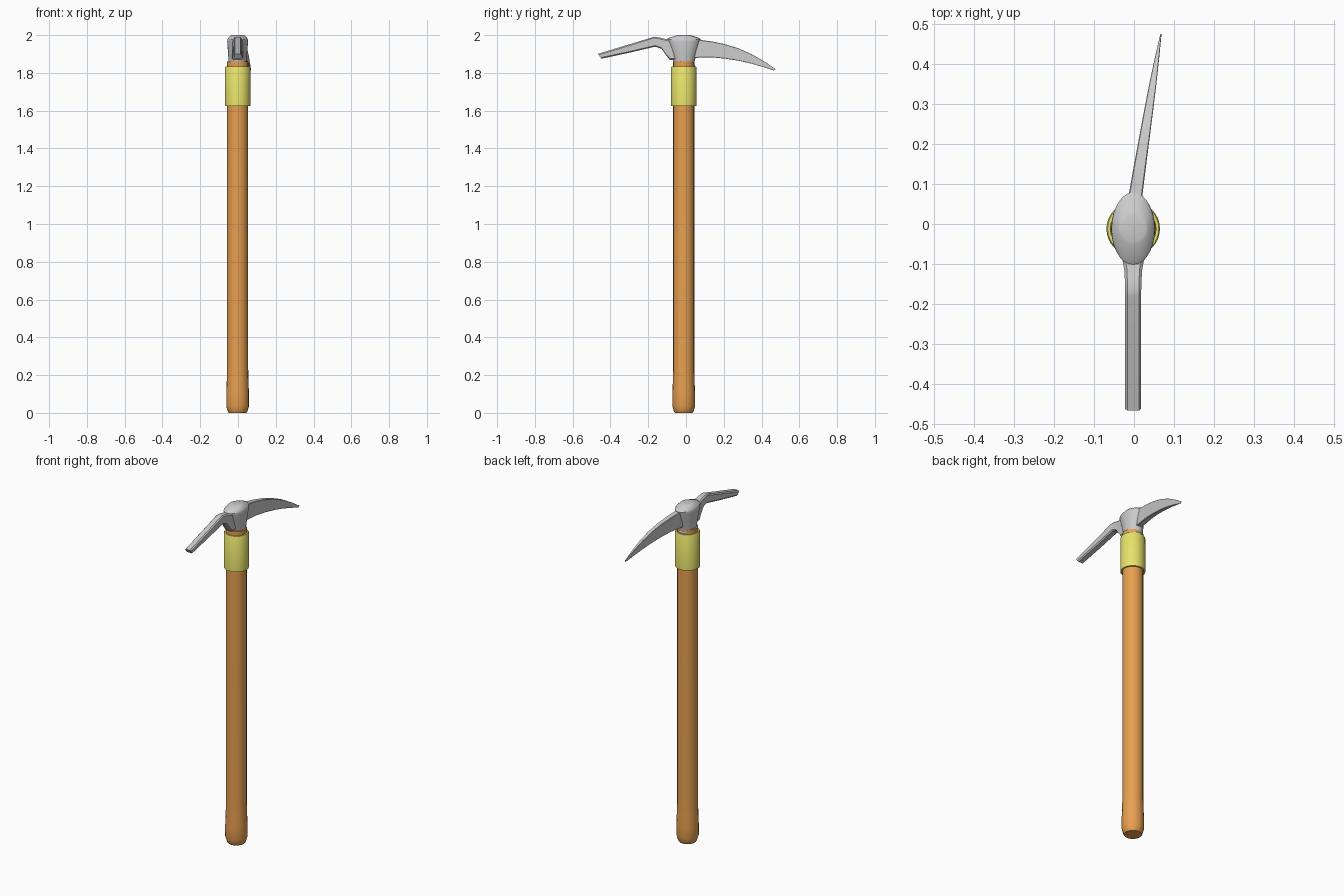
import bpy, bmesh, math

CX, CY = -0.002, -0.012   # handle axis


def finish(name, bm, color=None, angle=35):
    bmesh.ops.recalc_face_normals(bm, faces=bm.faces)
    me = bpy.data.meshes.new(name)
    bm.to_mesh(me)
    bm.free()
    ob = bpy.data.objects.new(name, me)
    bpy.context.collection.objects.link(ob)
    if color:
        mat = bpy.data.materials.new(name + "_material")
        mat.diffuse_color = color
        me.materials.append(mat)
    bpy.ops.object.select_all(action='DESELECT')
    ob.select_set(True)
    bpy.context.view_layer.objects.active = ob
    bpy.ops.object.shade_smooth_by_angle(angle=math.radians(angle))
    return ob


def loft(name, rings, color=None, closed=False, angle=35):
    """Skin a list of equal-length point rings; cap the ends or join last to first."""
    bm = bmesh.new()
    vs = [[bm.verts.new(p) for p in r] for r in rings]
    n = len(vs[0])
    pairs = list(zip(vs, vs[1:])) + ([(vs[-1], vs[0])] if closed else [])
    for a, b in pairs:
        for i in range(n):
            j = (i + 1) % n
            bm.faces.new((a[i], a[j], b[j], b[i]))
    if not closed:
        bm.faces.new(vs[0])
        bm.faces.new(vs[-1])
    return finish(name, bm, color, angle)


def ellipse(z, rx, ry, yc=CY, n=20):
    return [(CX + rx * math.cos(2 * math.pi * i / n),
             yc + ry * math.sin(2 * math.pi * i / n), z) for i in range(n)]


def section(yt, zt, yb, zb, xc, w, c=0.3):
    """Chamfered rectangle between a top point and a bottom point."""
    k = min(c * w / max(zt - zb, 1e-4), 0.45)
    uv = [(-1, k), (-1 + c, 0), (1 - c, 0), (1, k),
          (1, 1 - k), (1 - c, 1), (-1 + c, 1), (-1, 1 - k)]
    return [(xc + u * w, yt + (yb - yt) * v, zt + (zb - zt) * v) for u, v in uv]


# Wooden handle with a thicker butt
loft("handle", [ellipse(z, r, r) for z, r in
     [(0, 0.047), (0.008, 0.052), (0.035, 0.06), (0.10, 0.06),
      (0.17, 0.0575), (0.24, 0.056), (1.86, 0.056)]], (0.8, 0.35, 0.08, 1))

# Yellow sleeve under the head
loft("collar", [ellipse(z, r, r, n=32) for z, r in
     [(1.626, 0.058), (1.626, 0.067), (1.829, 0.067), (1.835, 0.064),
      (1.835, 0.057)]], (0.8, 0.77, 0.15, 1), closed=True)

# Oval hub of the head
loft("head_hub", [ellipse(z, rx, ry, yc, 28) for z, rx, ry, yc in
     [(1.825, 0.050, 0.056, -0.010), (1.842, 0.051, 0.057, -0.010),
      (1.848, 0.047, 0.053, -0.010), (1.858, 0.048, 0.055, -0.010),
      (1.91, 0.051, 0.069, -0.011), (1.965, 0.055, 0.088, -0.012),
      (1.977, 0.054, 0.091, -0.012), (1.985, 0.050, 0.080, -0.012),
      (1.998, 0.037, 0.040, -0.011), (2.0, 0.033, 0.033, -0.010)]])

# Curved spike, swept slightly sideways
loft("pick_spike", [section(*s, c=0.15) for s in
     [(0.02, 1.977, 0.02, 1.878, 0.0, 0.018),
      (0.08, 1.974, 0.08, 1.881, 0.005, 0.017),
      (0.14, 1.966, 0.14, 1.882, 0.014, 0.0155),
      (0.21, 1.951, 0.21, 1.875, 0.025, 0.0135),
      (0.28, 1.929, 0.28, 1.864, 0.036, 0.0115),
      (0.35, 1.898, 0.35, 1.848, 0.047, 0.009),
      (0.42, 1.857, 0.415, 1.829, 0.058, 0.005),
      (0.475, 1.820, 0.468, 1.812, 0.067, 0.0012)]])

# Blunt bar on the opposite side
loft("adze_bar", [section(*s) for s in
     [(-0.04, 1.97, -0.04, 1.868, CX, 0.030),
      (-0.09, 1.976, -0.085, 1.868, CX, 0.027),
      (-0.115, 1.981, -0.105, 1.893, CX, 0.0225),
      (-0.14, 1.987, -0.13, 1.928, CX, 0.021),
      (-0.168, 1.991, -0.16, 1.938, CX, 0.020),
      (-0.18, 1.988, -0.172, 1.937, CX, 0.020),
      (-0.30, 1.951, -0.29, 1.909, CX, 0.020),
      (-0.467, 1.901, -0.447, 1.875, CX, 0.020)]])
